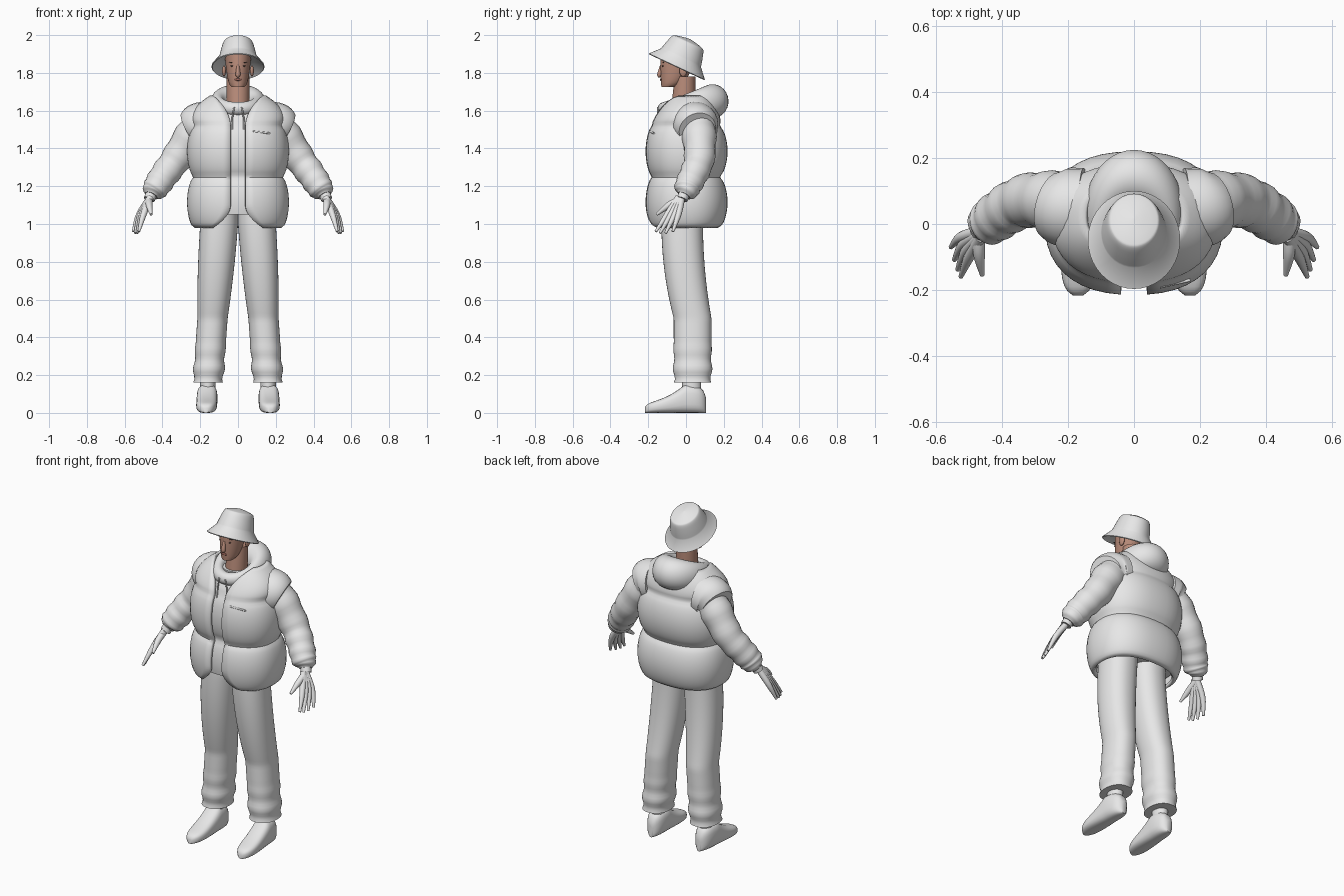
import bpy, bmesh
from math import sin, cos, asin, pi, copysign, radians
from mathutils import Vector

cube = bpy.data.objects.get("Cube")
if cube:
    bpy.data.objects.remove(cube, do_unlink=True)


def material(name, red, green, blue):
    mat = bpy.data.materials.new(name)
    mat.use_nodes = True
    colour = (red, green, blue, 1)
    mat.diffuse_color = colour
    mat.node_tree.nodes["Principled BSDF"].inputs["Base Color"].default_value = colour
    return mat


CLOTH = material("light_grey", 0.8, 0.8, 0.8)
SKIN = material("skin", 0.5, 0.27, 0.2)
LIPS = material("lips", 0.36, 0.14, 0.11)
DARK = material("dark_brown", 0.08, 0.05, 0.04)


def spline(rows, steps):
    """Catmull-Rom interpolation of equal-length tuples."""
    out = []
    last = len(rows) - 1
    for i in range(last):
        quad = rows[max(i - 1, 0)], rows[i], rows[i + 1], rows[min(i + 2, last)]
        for k in range(steps):
            t = k / steps
            out.append([b + t / 2 * (c - a + t * (2*a - 5*b + 4*c - d + t * (3*(b - c) + d - a)))
                        for a, b, c, d in zip(*quad)])
    return out + [rows[last]]


def spread(start, end, count):
    """Evenly spaced values, both ends included."""
    return [start + (end - start) * i / count for i in range(count + 1)]


def finish(name, bm, mat, mirror=False, thick=0):
    mesh = bpy.data.meshes.new(name)
    bm.to_mesh(mesh)
    bm.free()
    mesh.materials.append(mat)
    obj = bpy.data.objects.new(name, mesh)
    bpy.context.collection.objects.link(obj)
    if thick:
        shell = obj.modifiers.new("thickness", 'SOLIDIFY')
        shell.thickness, shell.offset = thick, -1
    if mirror:
        obj.modifiers.new("mirror", 'MIRROR').use_mirror_merge = False
    bpy.ops.object.select_all(action='DESELECT')
    obj.select_set(True)
    bpy.context.view_layer.objects.active = obj
    bpy.ops.object.shade_smooth_by_angle(angle=radians(50))


def loft(name, rings, mat, mirror=False, closed=True, thick=0):
    """Skin a list of point rings; closed rings get end caps."""
    bm = bmesh.new()
    loops = [[bm.verts.new(point) for point in ring] for ring in rings]
    count = len(loops[0])
    for low, high in zip(loops, loops[1:]):
        for i in range(count if closed else count - 1):
            j = (i + 1) % count
            bm.faces.new((low[i], low[j], high[j], high[i]))
    if closed:
        bm.faces.new(loops[0][::-1])
        bm.faces.new(loops[-1])
        bmesh.ops.recalc_face_normals(bm, faces=bm.faces)
    finish(name, bm, mat, mirror, thick)


def power(value, exponent):
    return copysign(abs(value) ** exponent, value)


def oval(centre, width, front, front_z, back, back_z, gap=0, square=1, count=40):
    """Ring through a front and a back point; a gap leaves it open in front."""
    start = asin((gap / width) ** (1 / square))
    points = []
    for i in range(count + 1 if gap else count):
        angle = start + (pi - start) * 2 * i / count
        depth = (1 - power(cos(angle), square)) / 2
        points.append((centre + width * power(sin(angle), square),
                       front + (back - front) * depth, front_z + (back_z - front_z) * depth))
    return points


def level(z, centre, width, front, back, **options):
    return oval(centre, width, front, z, back, z, **options)


def tube(name, rows, mat=CLOTH, mirror=True, fold=0, count=16):
    """Round tube along rows of x, y, z, radius, with optional cloth folds."""
    rows = spline(rows, 5)
    path = [Vector(row[:3]) for row in rows]
    rings = []
    for i, point in enumerate(path):
        along = path[min(i + 1, len(path) - 1)] - path[max(i - 1, 0)]
        side = along.cross(Vector((0, 1, 0))).normalized()
        up = side.cross(along).normalized()
        radius = rows[i][3] * (1 + fold * sin(i * 1.5))
        rings.append([point + radius * (side * cos(a) + up * sin(a))
                      for a in spread(0, 2 * pi, count)[:-1]])
    loft(name, rings, mat, mirror)


def ball(name, place, size, mat, mirror=False):
    bm = bmesh.new()
    bmesh.ops.create_uvsphere(bm, u_segments=16, v_segments=10, radius=1)
    bmesh.ops.scale(bm, vec=size, verts=bm.verts)
    bmesh.ops.translate(bm, vec=place, verts=bm.verts)
    finish(name, bm, mat, mirror)


# Puffer vest: quilted puffs up the body, narrowing over the shoulders
def torso(z, inset=0, opened=True):
    puff = abs(sin(pi * (z - .98) / .27)) ** .5
    top = max(0, (z - 1.52) / .16)
    hem = max(0, (1.1 - z) / .12)
    gap = .04 + .09 * (top ** 2 + hem ** 2) if opened else 0
    return level(z, 0, .23 + .04 * puff - .12 * top ** 2 - inset,
                 -.175 - .04 * puff + .13 * top + inset,
                 .17 + .05 * puff - .09 * top - inset, gap=gap, square=.85)


loft("vest", [torso(z) for z in spread(.98, 1.68, 50)], CLOTH, closed=False, thick=.02)
loft("hoodie_body", [torso(z, .03, False) for z in spread(1.05, 1.62, 30)], CLOTH)
tube("vest_shoulder", [(.15, .05, 1.53, .12), (.21, .05, 1.52, .12), (.25, .06, 1.5, .1)], count=24)
tube("chest_pocket_seam", [(.08, -.19, 1.49, .005), (.17, -.17, 1.48, .005)], mirror=False)

# Hood gathered behind the neck: a roll that is thin in front and full at the back
loft("hood", [oval(0, .11 + .04 * cos(a), -.115 - .035 * cos(a), 1.61 + .035 * sin(a),
                   .14 + .085 * cos(a), 1.65 + .09 * sin(a))
              for a in spread(-pi / 2, pi, 20)], CLOTH)
tube("drawstring", [(.02, -.15, 1.62, .004), (.03, -.15, 1.56, .004), (.03, -.16, 1.5, .004)])

# Sleeves and wrist cuffs
tube("sleeve", [(.18, .06, 1.54, .09), (.25, .07, 1.46, .09), (.33, .07, 1.34, .08), (.39, .04, 1.26, .075),
                (.43, .01, 1.2, .07), (.45, 0, 1.17, .06), (.46, -.01, 1.15, .035)], fold=.04, count=24)
tube("wrist_cuff", [(.45, 0, 1.18, .03), (.47, -.02, 1.13, .03)])

# Hands
for i, name in enumerate(("index", "middle", "ring", "little")):
    bow = .01 * sin(pi * i / 3)
    tube(name + "_finger", [(.465, -.04 + .006 * i, 1.14, .018), (.5 + .008 * i, -.1 + .02 * i, 1.05, .016),
                            (.525 + .01 * i, -.16 + .03 * i - bow, .96 - bow, .007)])
tube("thumb", [(.47, -.03, 1.13, .018), (.47, -.09, 1.1, .018), (.46, -.155, 1.05, .007)])


# Trousers: legs bend back at the knee, with folds above the hem
def trouser(z):
    down = 1 - z
    bend = min(1, 2 * max(0, down)) ** 2
    fold = .03 * max(0, .4 - z) * sin(60 * z)
    width = .1 - .02 * bend + fold
    middle = -.02 + .055 * bend
    return level(z, .1 + .07 * max(0, down), width, middle - .11 + .01 * bend - fold,
                 middle + .11 - .01 * bend + fold, square=.9)


loft("trouser_leg", [trouser(z) for z in spread(1.08, .16, 50)], CLOTH, mirror=True)


# Ankles and shoes
def shoe(t):
    rounding = (1 - abs(2 * t - 1) ** 4) ** .5
    width = .055 * rounding
    height = (.06 + .09 * min(1, t / .65) ** 2) * rounding ** .5
    return [(.17 - .01 * t + width * power(sin(a), .7), -.22 + .33 * t, height / 2 * (1 - power(cos(a), .7)))
            for a in spread(0, 2 * pi, 24)[:-1]]


loft("shoe", [shoe(t) for t in spread(.01, .99, 24)], CLOTH, mirror=True)
loft("ankle", [level(z, .16, .04, -.02, .08) for z in (.09, .2)], CLOTH, mirror=True)

# Neck and head
loft("neck", [level(z, 0, .06, -.08 + (z - 1.6) / 9, .05) for z in spread(1.6, 1.78, 4)], SKIN)
loft("shirt_collar", [level(z, 0, .075, -.09, .055) for z in (1.6, 1.645)], CLOTH)
loft("head", [level(1.72 + .2 * t, 0, .072 * t ** .2, -.13 - .005 * sin(pi * t), -.09 + .16 * t ** .4)
              for t in spread(.02, 1, 16)], SKIN)
tube("nose", [(0, -.13, 1.84, .007), (0, -.14, 1.79, .013), (0, -.135, 1.78, .005)], SKIN, mirror=False)
ball("ear", (.074, -.015, 1.81), (.01, .02, .03), SKIN, mirror=True)
ball("lips", (0, -.134, 1.764), (.02, .005, .006), LIPS)
ball("eye", (.028, -.122, 1.836), (.012, .005, .004), DARK, mirror=True)
ball("eyebrow", (.03, -.12, 1.856), (.017, .005, .003), DARK, mirror=True)


# Bucket hat, tipped back: rings of width and height along a tilted axis
def hat(width, height, tilt=radians(25)):
    y, z = -.05 + height * sin(tilt), 1.83 + height * cos(tilt)
    reach, rise = 1.17 * width * cos(tilt), 1.17 * width * sin(tilt)
    return oval(0, width, y - reach, z + rise, y + reach, z - rise)


crown = spline([(.1, .055), (.09, .1), (.078, .14), (.065, .15), (.03, .16), (.002, .165)], 4)
loft("hat", [hat(*row) for row in [(.09, .04), (.136, 0), (.14, .004)] + crown], CLOTH)
